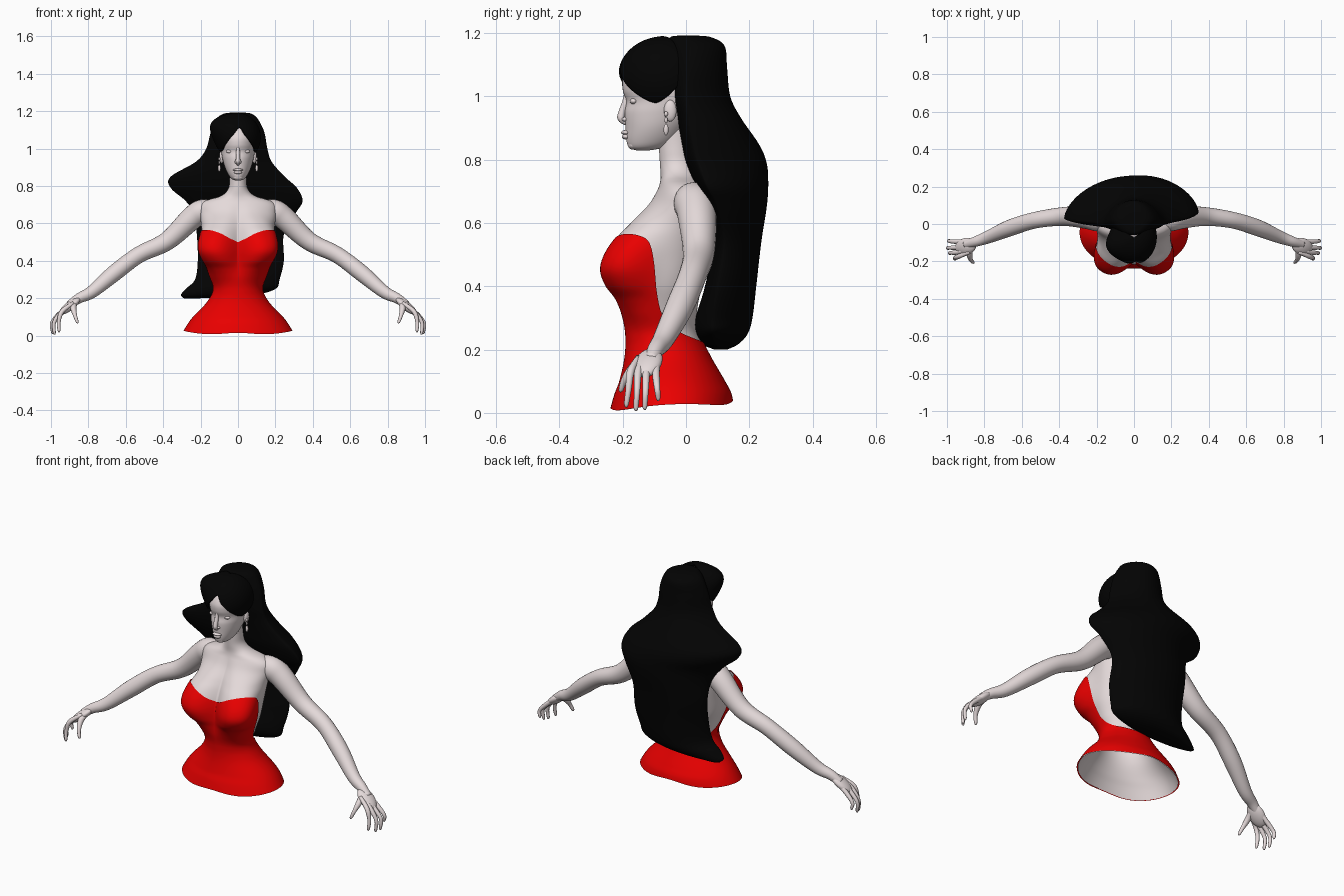
import bpy, bmesh, math
from mathutils import Vector, Matrix

if "Cube" in bpy.data.objects:
    bpy.data.objects.remove(bpy.data.objects["Cube"])

MATS = {}
def colour(ob, name, rgb):
    if name not in MATS:
        MATS[name] = bpy.data.materials.new(name)
        MATS[name].diffuse_color = (*rgb, 1)
    ob.data.materials.append(MATS[name])

RED, BLACK, SKIN = ("red_cloth", (0.82, 0, 0)), ("black_hair", (0.001, 0.001, 0.001)), ("pale_skin", (0.78, 0.7, 0.7))

def finish(name, bm, col=SKIN, mirror=False):
    bmesh.ops.recalc_face_normals(bm, faces=bm.faces)
    me = bpy.data.meshes.new(name)
    bm.to_mesh(me)
    bm.free()
    for p in me.polygons:
        p.use_smooth = True
    ob = bpy.data.objects.new(name, me)
    bpy.context.collection.objects.link(ob)
    colour(ob, *col)
    if mirror:
        ob.modifiers.new("mirror", 'MIRROR')
    return ob

def interp(rows, x):
    """Smooth interpolation of table rows keyed on their first column."""
    n = len(rows)
    x = min(max(x, rows[0][0]), rows[-1][0])
    i = 0
    while i < n - 2 and x > rows[i + 1][0]:
        i += 1
    h = rows[i + 1][0] - rows[i][0]
    t = (x - rows[i][0]) / h
    def slope(k, c):
        a, b = rows[max(k - 1, 0)], rows[min(k + 1, n - 1)]
        return (b[c] - a[c]) / (b[0] - a[0])
    out = []
    for c in range(1, len(rows[0])):
        out.append((2*t**3 - 3*t*t + 1) * rows[i][c] + (t**3 - 2*t*t + t) * h * slope(i, c)
                   + (3*t*t - 2*t**3) * rows[i + 1][c] + (t**3 - t*t) * h * slope(i + 1, c))
    return out

def grid(name, f, nu, nv, col=SKIN, mirror=False, closed=True, caps=False):
    bm = bmesh.new()
    m = nu if closed else nu + 1
    vs = [[bm.verts.new(f(i / nu, j / nv)) for i in range(m)] for j in range(nv + 1)]
    for j in range(nv):
        for i in range(nu):
            k = (i + 1) % m
            bm.faces.new((vs[j][i], vs[j][k], vs[j + 1][k], vs[j + 1][i]))
    if caps:
        bm.faces.new(vs[0])
        bm.faces.new(vs[-1])
    return finish(name, bm, col, mirror)

def tube(name, pts, sides=14, steps=5, mirror=True):
    rows = [(i, *p) for i, p in enumerate(pts)]
    last = len(pts) - 1
    def f(u, v):
        x, y, z, r = interp(rows, v * last)
        d = Vector(interp(rows, v * last + .02)[:3]) - Vector(interp(rows, v * last - .02)[:3])
        a = d.cross(Vector((0, 1, 0))).normalized()
        b = d.cross(a).normalized()
        w = 2 * math.pi * u
        return Vector((x, y, z)) + r * (math.cos(w) * a + math.sin(w) * b)
    return grid(name, f, sides, last * steps, SKIN, mirror, caps=True)

def blob(name, c, r, mirror=False, axis=None):
    bm = bmesh.new()
    rot = Vector(axis).to_track_quat('X', 'Z').to_matrix().to_4x4() if axis else Matrix()
    bmesh.ops.create_uvsphere(bm, u_segments=24, v_segments=14, radius=1,
                              matrix=Matrix.Translation(c) @ rot @ Matrix.Diagonal((*r, 1)))
    return finish(name, bm, SKIN, mirror)

# Torso and neck surface: z, half width, front y, back y
BODY = [(.0, .30, -.237, .148), (.06, .265, -.22, .138), (.1, .235, -.205, .118), (.18, .16, -.188, .072),
        (.25, .127, -.186, .04), (.32, .148, -.195, .035), (.4, .172, -.19, .05), (.5, .182, -.17, .075),
        (.6, .195, -.135, .085), (.66, .205, -.105, .085), (.70, .2, -.09, .08), (.725, .165, -.083, .07),
        (.745, .095, -.08, .05), (.78, .055, -.082, .03), (.83, .045, -.085, .02), (.93, .043, -.09, .02)]
# Bust fullness: z, amount
BUST = [(.22, 0), (.3, .008), (.36, .04), (.4, .083), (.45, .115), (.5, .114), (.56, .086), (.6, .055),
        (.66, .018), (.72, 0)]

def body(theta, z, off=0.0):
    rx, yf, yb = interp(BODY, z)
    cy, ry = (yf + yb) / 2, (yb - yf) / 2
    s, c = math.sin(theta), -math.cos(theta)
    r = 1 / math.sqrt((s / rx) ** 2 + (c / ry) ** 2)
    ang = math.degrees(math.acos(max(-1, min(1, -c))))
    r += interp(BUST, z)[0] * math.exp(-abs((ang - 40) / 31) ** 2.4) + off
    return Vector((r * s, cy + r * c, z))

def hem(th):
    return .022 - .012 * math.cos(th) + .005 * math.cos(4 * th)

grid("body", lambda u, v: body(2*math.pi*u, hem(2*math.pi*u) * (1 - v) + .93 * v), 112, 96)

# Strapless dress: angle from front, top edge height
NECK = [(0, .50), (12, .517), (28, .55), (44, .565), (60, .56), (70, .535), (78, .46), (84, .38),
        (92, .31), (110, .262), (140, .235), (180, .22)]
def dress(u, v):
    th = 2 * math.pi * u
    top = interp(NECK, math.degrees(min(th, 2 * math.pi - th)))[0]
    return body(th, hem(th) + (top - hem(th)) * v, .006)
grid("dress", dress, 144, 60, RED)

# Arms and hands
tube("arm", [(.13, .02, .675, .045), (.19, .025, .665, .064), (.25, .035, .625, .062), (.38, .04, .505, .05),
             (.53, .02, .432, .044), (.66, -.02, .335, .044), (.78, -.07, .235, .034),
             (.85, -.095, .2, .027), (.9, -.11, .165, .022)], 24, 6)
blob("palm", (.9, -.12, .158), (.07, .045, .023), True, (.75, -.22, -.6))
for n, (by, my, ty, tx, tz) in enumerate([(-.15, -.175, -.188, .955, .018), (-.133, -.151, -.158, .98, .006),
                                          (-.112, -.125, -.13, .99, .01), (-.09, -.095, -.088, .985, .038)]):
    tube(f"finger_{n + 1}", [(.88, by, .175, .01), (.94, my, .13, .0125), (tx + .003, (my + ty) / 2, .07 + tz * .3, .01),
                             (tx + .002, ty, tz + .012, .008), (tx, ty, tz, .003)], 10, 4)
tube("thumb", [(.87, -.115, .18, .014), (.88, -.16, .15, .016), (.872, -.192, .11, .011),
               (.86, -.205, .075, .008), (.857, -.208, .066, .003)], 10, 4)

# Head: z, half width, front y, back y
HEAD = [(.829, .012, -.155, -.12), (.835, .03, -.176, -.08), (.855, .048, -.187, -.04), (.9, .07, -.191, .0),
        (.95, .084, -.194, .04), (.985, .09, -.189, .06), (1.02, .095, -.2, .07), (1.06, .098, -.199, .08),
        (1.11, .088, -.17, .07), (1.15, .055, -.12, .04), (1.165, .01, -.05, -.03)]
def head(u, v):
    z = HEAD[0][0] + (HEAD[-1][0] - HEAD[0][0]) * v
    rx, a, b = interp(HEAD, z)
    w = 2 * math.pi * u
    return Vector((rx * math.sin(w), (a + b) / 2 - (b - a) / 2 * math.cos(w), z))
grid("head", head, 48, 50, caps=True)
tube("nose", [(0, -.186, 1.02, .008), (0, -.191, .985, .010), (0, -.203, .945, .012), (0, -.204, .93, .012),
              (0, -.188, .915, .008)], 12, 5, False)
blob("nostril", (.011, -.192, .928), (.009, .011, .007), True)
blob("upper_lip", (0, -.19, .886), (.026, .015, .008))
blob("lower_lip", (0, -.189, .873), (.021, .014, .009))
blob("chin", (0, -.168, .848), (.026, .016, .016))
blob("eyelid", (.042, -.165, .985), (.022, .012, .010), True)
blob("ear", (.088, -.05, .955), (.012, .02, .034), True)

# Drop earrings
for n, (z, r, h) in enumerate([(.945, .006, .008), (.925, .005, .010), (.895, .008, .018)]):
    blob(f"earring_{n + 1}", (.1, -.063, z), (r, r, h), True)

# Long hair: z, left x, right x, front y, widest y, back y
HAIR = [(1.193, -.03, .03, -.02, .01, .03), (1.187, -.075, .07, -.05, .015, .08), (1.16, -.115, .105, -.06, .02, .122),
        (1.09, -.145, .14, -.055, .01, .13), (1.0, -.17, .157, -.045, .0, .14), (.93, -.225, .18, -.03, .01, .175),
        (.85, -.36, .25, -.015, .025, .23), (.79, -.36, .315, .0, .04, .255), (.72, -.28, .345, .03, .065, .26),
        (.65, -.235, .305, .065, .1, .255), (.54, -.22, .245, .085, .12, .238), (.4, -.215, .245, .06, .1, .222),
        (.3, -.23, .222, .03, .085, .21), (.25, -.28, .2, .03, .085, .195), (.217, -.305, .08, .05, .095, .165),
        (.2, -.29, -.2, .09, .11, .13)]
HROWS = [(i, *r) for i, r in enumerate(HAIR)]
def hair(u, v):
    z, x0, x1, a, m, b = interp(HROWS, v * (len(HAIR) - 1))
    w = 2 * math.pi * u
    c = math.cos(w)
    c = math.copysign(abs(c) ** 1.25, c)
    return Vector(((x0 + x1) / 2 + (x1 - x0) / 2 * math.sin(w), m + c * (b - m if c > 0 else m - a), z))
grid("long_hair", hair, 64, 90, BLACK, caps=True)

# Swept fringe, fuller on one side: angle from front, lower edge height
EDGE = [(-115, 1.05), (-85, 1.0), (-60, .985), (-35, 1.02), (-12, 1.075), (5, 1.115), (18, 1.075), (45, 1.015),
        (75, .98), (95, 1.0), (115, 1.05)]
def fringe(u, v):
    a = -115 + 230 * u
    low = math.asin((interp(EDGE, a)[0] - 1.06) / .13)
    p = math.pi / 2 - .02 + (low - math.pi / 2 + .02) * v
    t, c = math.radians(a), math.cos(p)
    full = .4 * math.exp(-((a + 65) / 35) ** 2 - ((p - .5) / .6) ** 2)
    return Vector((.122 * c * math.sin(t) * (1 + full), -.07 - .145 * c * math.cos(t) * (1 + full * .3),
                   1.06 + .13 * math.sin(p) + .05 * full))
ob = grid("fringe", fringe, 64, 28, BLACK, closed=False)
sol = ob.modifiers.new("thickness", 'SOLIDIFY')
sol.thickness = .01
sol.offset = -1

for m in bpy.data.materials:
    if m.users and not m.is_grease_pencil:
        m.use_nodes = True
        m.node_tree.nodes["Principled BSDF"].inputs["Base Color"].default_value = m.diffuse_color
